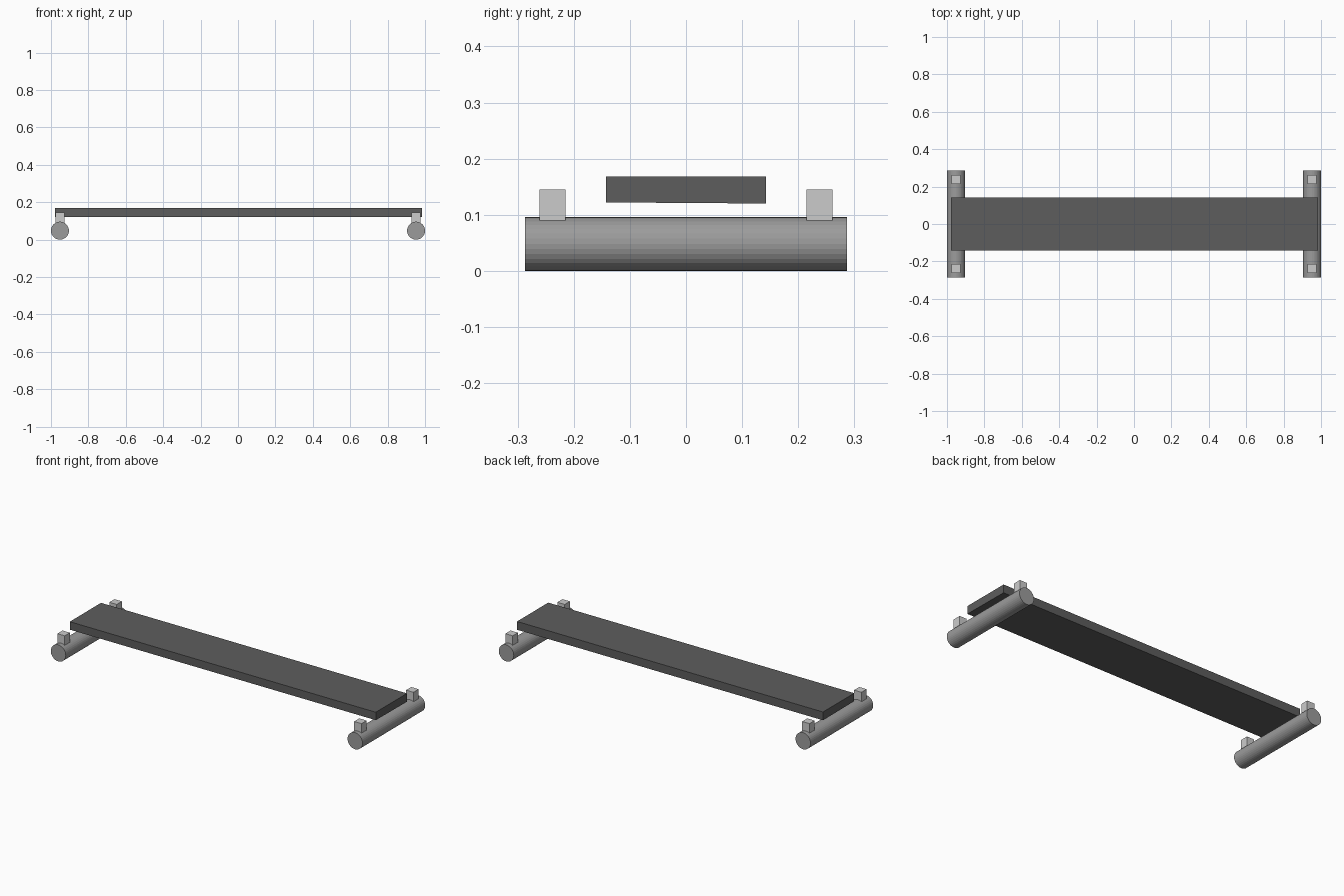
import bpy
import math

if "Cube" in bpy.data.objects:
    bpy.data.objects.remove(bpy.data.objects["Cube"])


def material(name, v):
    m = bpy.data.materials.new(name)
    m.diffuse_color = (v, v, v, 1)
    m.use_nodes = True
    m.node_tree.nodes["Principled BSDF"].inputs["Base Color"].default_value = m.diffuse_color
    return m


DARK = material("dark_grey", 0.11)
MID = material("mid_grey", 0.33)
LIGHT = material("light_grey", 0.6)


def box(name, x, y, z, mat):
    """Box from (min, max) ranges on each axis."""
    verts = [(a, b, c) for a in x for b in y for c in z]
    faces = [(0, 1, 3, 2), (4, 6, 7, 5), (0, 4, 5, 1),
             (2, 3, 7, 6), (0, 2, 6, 4), (1, 5, 7, 3)]
    mesh = bpy.data.meshes.new(name)
    mesh.from_pydata(verts, [], faces)
    mesh.materials.append(mat)
    ob = bpy.data.objects.new(name, mesh)
    bpy.context.collection.objects.link(ob)
    return ob


# Long flat board, underside dipping very slightly towards the back
board = box("board", (-0.979, 0.984), (-0.143, 0.143), (0.122, 0.168), DARK)
for v in board.data.vertices:
    if v.co.z < 0.14 and v.co.y > 0:
        v.co.z = 0.12

R, PEG = 0.048, 0.0235
for side, sx in (("left", -1), ("right", 1)):
    cx = sx * (1 - R)
    # Round cross bar at each end
    bpy.ops.mesh.primitive_cylinder_add(
        vertices=32, radius=R, depth=0.574, location=(cx, 0, R),
        rotation=(math.pi / 2, 0, 0))
    bar = bpy.context.object
    bar.name = side + "_cross_bar"
    bar.data.materials.append(MID)
    # Square pegs standing on the bar ends
    for end, sy in (("front", -1), ("back", 1)):
        cy = sy * 0.238
        box(f"{side}_{end}_peg", (cx - PEG, cx + PEG),
            (cy - PEG, cy + PEG), (0.088, 0.145), LIGHT)
